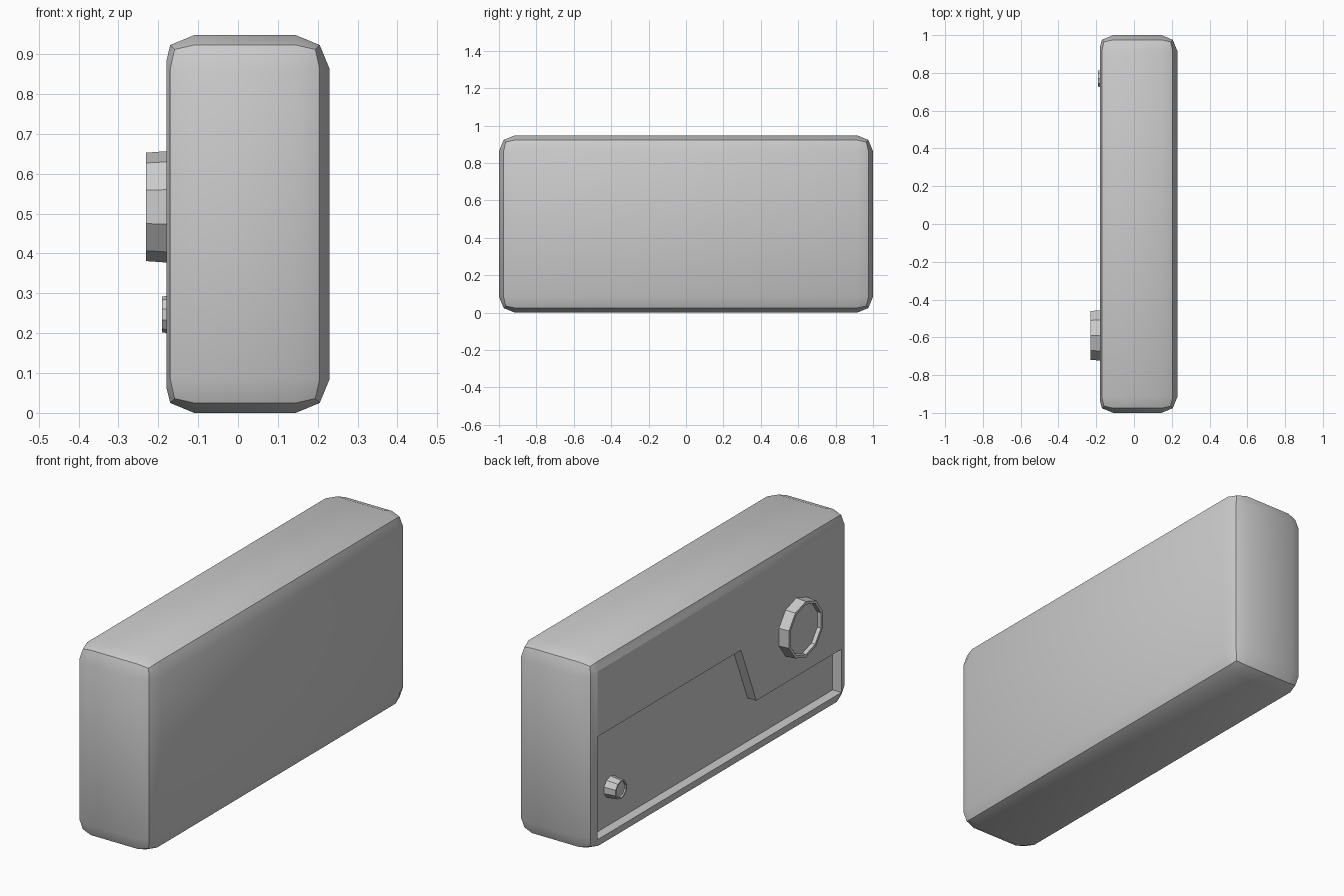
import bpy, bmesh, math

if "Cube" in bpy.data.objects:
    bpy.data.objects.remove(bpy.data.objects["Cube"])

RIM_X, FLOOR_X = -0.18, -0.133   # rim plane and recessed floor on the -x side
RIM_Y, RIM_LOW, RIM_HIGH = 0.937, 0.065, 0.882


def finish(name, bm):
    bmesh.ops.recalc_face_normals(bm, faces=bm.faces)
    mesh = bpy.data.meshes.new(name)
    bm.to_mesh(mesh)
    bm.free()
    obj = bpy.data.objects.new(name, mesh)
    bpy.context.collection.objects.link(obj)
    bpy.ops.object.select_all(action='DESELECT')
    obj.select_set(True)
    bpy.context.view_layer.objects.active = obj
    bpy.ops.object.shade_smooth_by_angle(angle=math.radians(30))
    return obj


def knob(name, y, z, profile, sides=10):
    """Loft rings (x, radius) along x, closed at both ends."""
    bm = bmesh.new()
    rings = []
    for x, r in profile:
        rings.append([bm.verts.new((x, y + r * math.sin(i * math.tau / sides),
                                    z + r * math.cos(i * math.tau / sides)))
                      for i in range(sides)])
    for a, b in zip(rings, rings[1:]):
        for i in range(sides):
            j = (i + 1) % sides
            bm.faces.new((a[i], a[j], b[j], b[i]))
    bm.faces.new(rings[0])
    bm.faces.new(rings[-1])
    return finish(name, bm)


# case: rounded box with a shallow recess in the -x side
x0, x1, height = -0.195, 0.23, 0.948
bm = bmesh.new()
bmesh.ops.create_cube(bm, size=1)
for v in bm.verts:
    v.co.x = x1 if v.co.x > 0 else x0
    v.co.y *= 2
    v.co.z = height if v.co.z > 0 else 0
bmesh.ops.bevel(bm, geom=bm.edges[:], offset=0.085, offset_type='OFFSET',
                segments=2, profile=0.5, affect='EDGES')
side = min(bm.faces, key=lambda f: f.calc_center_median().x)
for v in side.verts:
    v.co = (RIM_X, math.copysign(RIM_Y, v.co.y),
            RIM_HIGH if v.co.z > height / 2 else RIM_LOW)
floor = bmesh.ops.extrude_discrete_faces(bm, faces=[side])['faces'][0]
for v in floor.verts:
    v.co.x = FLOOR_X
finish("case", bm)

# raised upper panel with a slanted step in its lower edge
outline = [(RIM_Y, RIM_HIGH), (RIM_Y, 0.565), (-0.165, 0.565),
           (-0.283, 0.275), (-RIM_Y, 0.275), (-RIM_Y, RIM_HIGH)]
bm = bmesh.new()
front = [bm.verts.new((RIM_X, y, z)) for y, z in outline]
back = [bm.verts.new((FLOOR_X, y, z)) for y, z in outline]
bm.faces.new(front)
bm.faces.new(back)
for i in range(len(outline)):
    j = (i + 1) % len(outline)
    bm.faces.new((front[i], front[j], back[j], back[i]))
finish("upper_panel", bm)

# large dial and small button, each with a dished cap
knob("dial", -0.59, 0.517, [(-0.175, 0.14), (-0.231, 0.136),
                            (-0.231, 0.122), (-0.213, 0.120)])
knob("button", 0.77, 0.247, [(-0.130, 0.052), (-0.191, 0.045),
                             (-0.191, 0.038), (-0.184, 0.037)])
